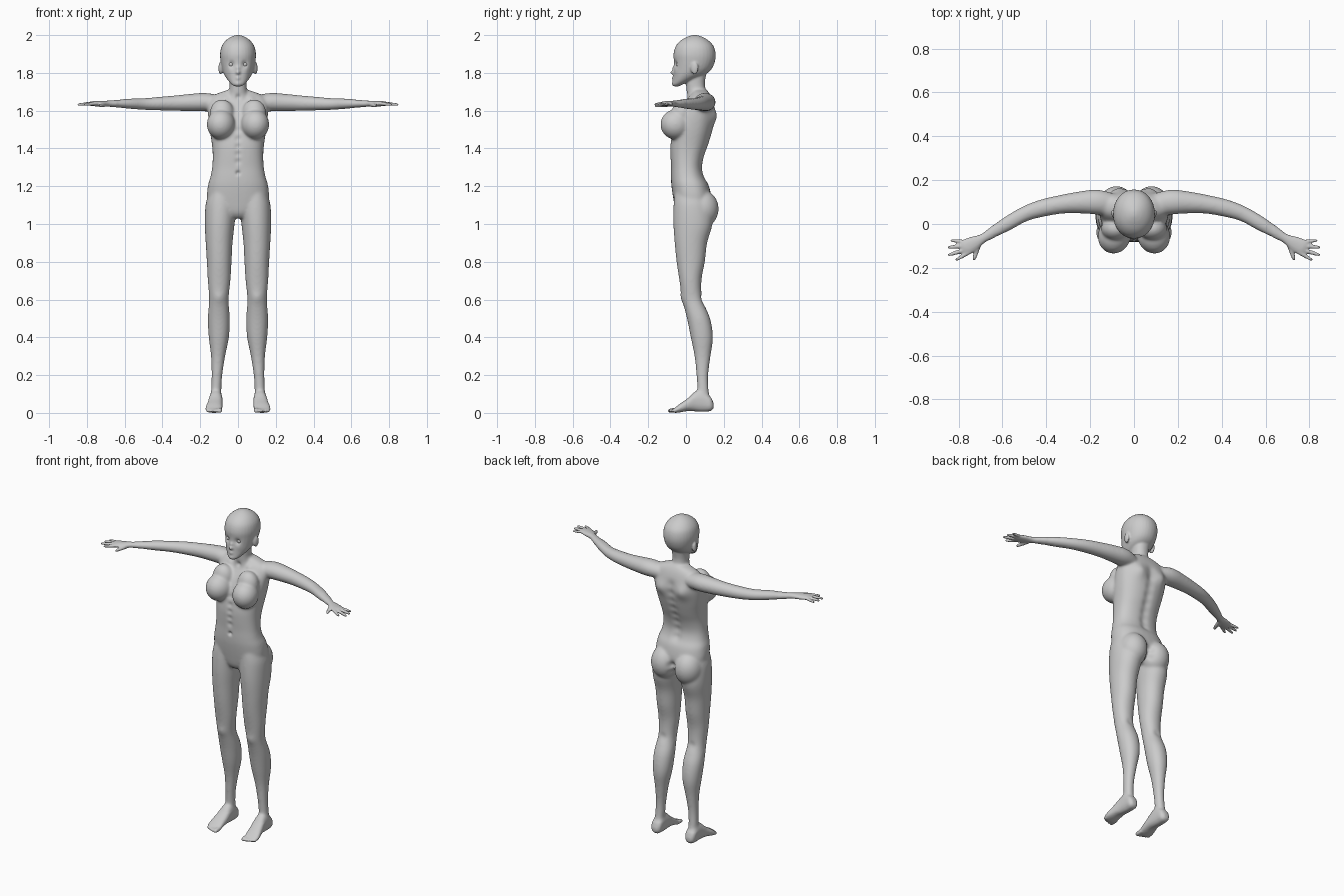
import bpy, bmesh, math
from mathutils import Vector, Matrix

SEG = 32
X, Y, Z = Vector((1, 0, 0)), Vector((0, 1, 0)), Vector((0, 0, 1))


def catmull(rows, steps=4):
    """Smoothly interpolate a list of equal-length number rows."""
    out, n = [], len(rows)
    for i in range(n - 1):
        p = [rows[max(i - 1, 0)], rows[i], rows[i + 1], rows[min(i + 2, n - 1)]]
        for k in range(steps):
            t = k / steps
            out.append([0.5 * (2*b + (c - a)*t + (2*a - 5*b + 4*c - d)*t*t + (3*b - a - 3*c + d)*t**3)
                        for a, b, c, d in zip(*p)])
    out.append(list(rows[-1]))
    return out


def loft(bm, rings, power=2.2):
    """Skin rings of (centre, side axis, up axis, half width, half height)."""
    loops = []
    for c, u, v, a, b in rings:
        loop = []
        for i in range(SEG):
            t = 2 * math.pi * i / SEG
            cs, sn = math.cos(t), math.sin(t)
            p = u * a * math.copysign(abs(cs) ** (2 / power), cs)
            q = v * b * math.copysign(abs(sn) ** (2 / power), sn)
            loop.append(bm.verts.new(c + p + q))
        loops.append(loop)
    faces = [bm.faces.new(loops[0][::-1]), bm.faces.new(loops[-1])]
    for l0, l1 in zip(loops, loops[1:]):
        for i in range(SEG):
            j = (i + 1) % SEG
            faces.append(bm.faces.new((l0[i], l0[j], l1[j], l1[i])))
    bmesh.ops.recalc_face_normals(bm, faces=faces)


def column(bm, rows, power=2.2):
    """Upright loft from rows of z, x min, x max, y min, y max."""
    loft(bm, [(Vector(((x0 + x1) / 2, (y0 + y1) / 2, z)), X, Y, (x1 - x0) / 2, (y1 - y0) / 2)
              for z, x0, x1, y0, y1 in catmull(rows)], power)


def limb(bm, rows):
    """Loft along a path from rows of x, y, z, half width, half height."""
    rows = catmull(rows)
    pts = [Vector(r[:3]) for r in rows]
    rings = []
    for i, r in enumerate(rows):
        t = (pts[min(i + 1, len(pts) - 1)] - pts[max(i - 1, 0)]).normalized()
        u = t.cross(Z).normalized()
        rings.append((pts[i], u, u.cross(t), r[3], r[4]))
    loft(bm, rings, 2)


def ball(bm, centre, radii, turn=0):
    m = Matrix.Translation(centre) @ Matrix.Rotation(turn, 4, 'Z') @ Matrix.Diagonal((*radii, 1))
    bmesh.ops.create_uvsphere(bm, u_segments=32, v_segments=20, radius=1, matrix=m)


def digit(bm, base, tip, r):
    a, b = Vector(base), Vector(tip)
    limb(bm, [(*a, r, r), (*a.lerp(b, .5), r, r), (*a.lerp(b, .9), r * .75, r * .75), (*b, r * .3, r * .3)])


bm = bmesh.new()

# leg
column(bm, [(1.16, .02, .155, -.06, .11), (1.1, .01, .172, -.066, .13), (1.0, .018, .176, -.067, .14),
            (.9, .029, .171, -.06, .112), (.8, .034, .165, -.05, .1), (.7, .04, .16, -.035, .082),
            (.6, .05, .153, -.02, .088), (.5, .043, .16, .005, .128), (.4, .048, .155, .025, .143),
            (.3, .068, .143, .045, .13), (.2, .083, .14, .055, .118), (.12, .088, .143, .06, .12),
            (.05, .088, .145, .055, .13)], 2.1)
ball(bm, (.08, .085, 1.08), (.083, .088, .1))

# foot and toes: y, x centre, half width, z low, z high
foot = [(.146, .118, .014, .025, .05), (.13, .117, .031, .01, .085), (.09, .117, .034, .006, .12),
        (.05, .118, .036, .008, .115), (.01, .122, .04, .01, .078), (-.03, .127, .044, .003, .05),
        (-.058, .127, .043, 0, .028), (-.068, .127, .038, .004, .022)]
loft(bm, [(Vector((x, y, (a + b) / 2)), X, Z, w, (b - a) / 2) for y, x, w, a, b in catmull(foot)], 2.4)
for x, y, r in ((.096, -.095, .013), (.115, -.093, .01), (.131, -.088, .009), (.146, -.08, .009), (.16, -.072, .009)):
    digit(bm, (x, -.045, .016), (x, y, .01), r)

# arm and palm
limb(bm, [(.1, .088, 1.64, .05, .04), (.17, .1, 1.645, .057, .049), (.25, .098, 1.643, .05, .046),
          (.33, .09, 1.64, .043, .041), (.42, .072, 1.637, .04, .036), (.5, .045, 1.635, .035, .031),
          (.58, .0, 1.637, .033, .027), (.65, -.042, 1.637, .025, .019), (.69, -.066, 1.637, .021, .016),
          (.73, -.088, 1.637, .033, .015), (.77, -.108, 1.637, .037, .013), (.785, -.115, 1.635, .03, .009)])

# fingers and thumb
for base, tip, r in (((.775, -.08, 1.637), (.838, -.075, 1.63), .008),
                     ((.775, -.1, 1.638), (.851, -.107, 1.632), .009),
                     ((.765, -.117, 1.638), (.852, -.143, 1.632), .009),
                     ((.75, -.128, 1.638), (.815, -.166, 1.632), .009),
                     ((.705, -.085, 1.632), (.732, -.166, 1.625), .011)):
    digit(bm, base, tip, r)

# chest and ear
ball(bm, (.09, -.053, 1.527), (.075, .083, .08), .25)
ball(bm, (.085, -.02, 1.585), (.065, .055, .075))
ball(bm, (.092, .045, 1.825), (.011, .021, .033), -.25)

# mirror the limbs to the other side
copy = bmesh.ops.duplicate(bm, geom=bm.verts[:] + bm.edges[:] + bm.faces[:])["geom"]
for v in (g for g in copy if isinstance(g, bmesh.types.BMVert)):
    v.co.x *= -1
bmesh.ops.reverse_faces(bm, faces=[g for g in copy if isinstance(g, bmesh.types.BMFace)])


def centred(rows, power=2.2):
    column(bm, [(z, -w, w, a, b) for z, w, a, b in rows], power)


# torso
centred([(1.03, .03, -.03, .07), (1.06, .1, -.052, .11), (1.12, .16, -.065, .135), (1.2, .16, -.077, .122),
         (1.25, .146, -.08, .097), (1.3, .137, -.08, .087), (1.36, .134, -.083, .098), (1.42, .138, -.083, .12),
         (1.5, .15, -.07, .143), (1.57, .158, -.045, .152), (1.63, .16, -.01, .147), (1.67, .145, .015, .135),
         (1.695, .1, .03, .122), (1.71, .05, .03, .11)], 2.4)
# neck
centred([(1.63, .09, .0, .135), (1.68, .058, .005, .115), (1.71, .047, .002, .104), (1.75, .045, 0, .1),
         (1.81, .05, 0, .11)])
# head
centred([(1.727, .012, -.062, -.04), (1.738, .032, -.069, -.02), (1.76, .053, -.068, .035), (1.79, .073, -.066, .1),
         (1.82, .084, -.064, .135), (1.86, .092, -.064, .153), (1.9, .095, -.066, .157), (1.94, .087, -.055, .147),
         (1.97, .066, -.03, .121), (1.99, .038, .005, .088), (2.0, .01, .035, .06)], 2.1)

mesh = bpy.data.meshes.new("body")
bm.to_mesh(mesh)
bm.free()
body = bpy.data.objects.new("body", mesh)
bpy.context.collection.objects.link(body)
bpy.context.view_layer.objects.active = body
body.select_set(True)


def apply(kind, **props):
    mod = body.modifiers.new(kind.lower(), kind)
    for k, v in props.items():
        setattr(mod, k, v)
    bpy.ops.object.modifier_apply(modifier=mod.name)


# fuse all parts into one skin, softening the joints but not face, hands and toes
apply('REMESH', mode='VOXEL', voxel_size=.0055)
soft = body.vertex_groups.new(name="soft")
soft.add([v.index for v in body.data.vertices
          if abs(v.co.x) < .64 and .08 < v.co.z < 1.73], 1, 'REPLACE')
apply('SMOOTH', factor=.5, iterations=25, vertex_group="soft")
apply('SMOOTH', factor=.5, iterations=3)

# sculpted details: centre, radius, push
marks = [((.036, -.06, 1.845), .016, (0, .012, 0)),      # eye sockets
         ((.05, -.06, 1.81), .02, (0, -.004, 0)),        # cheekbones
         ((0, -.068, 1.803), .011, (0, -.02, 0)),        # nose
         ((0, -.066, 1.825), .011, (0, -.009, 0)),
         ((0, -.07, 1.772), .011, (0, -.008, 0)),        # lips
         ((0, -.07, 1.742), .013, (0, -.006, 0)),        # chin
         ((.08, .15, 1.57), .045, (0, .018, 0)),         # shoulder blades
         ((.07, .01, 1.672), .02, (0, -.008, 0)),        # collar bones
         ((0, .0, 1.672), .014, (0, .01, 0)),
         ((0, -.08, 1.27), .011, (0, .012, 0)),          # navel
         ((0, .15, 1.09), .02, (0, -.03, 0)),            # seat cleft
         ((0, .14, 1.04), .02, (0, -.025, 0)),
         ((.1, -.02, .61), .03, (0, -.006, 0)),          # kneecaps
         ((.1, .09, .6), .025, (0, -.006, 0))]
marks += [((0, .14 - abs(z - 1.55) * .18, z), .026, (0, -.01, 0))
          for z in (1.25, 1.3, 1.35, 1.4, 1.45, 1.5, 1.55, 1.6)]   # spine groove
marks += [((0, -.08, z), .016, (0, .006, 0)) for z in (1.33, 1.37, 1.41, 1.45, 1.5)]  # midline
for v in body.data.vertices:
    p = Vector((abs(v.co.x), v.co.y, v.co.z))
    for c, r, push in marks:
        if abs(p.z - c[2]) < 3 * r:
            d = (p - Vector(c)).length_squared / (r * r)
            if d < 9:
                v.co += Vector(push) * math.exp(-d)
bpy.ops.object.shade_smooth()

# eyes
for name, s in (("left_eye", 1), ("right_eye", -1)):
    bpy.ops.mesh.primitive_uv_sphere_add(segments=24, ring_count=16, radius=.0145, location=(.036 * s, -.037, 1.845))
    bpy.context.object.name = name
    bpy.ops.object.shade_smooth()
